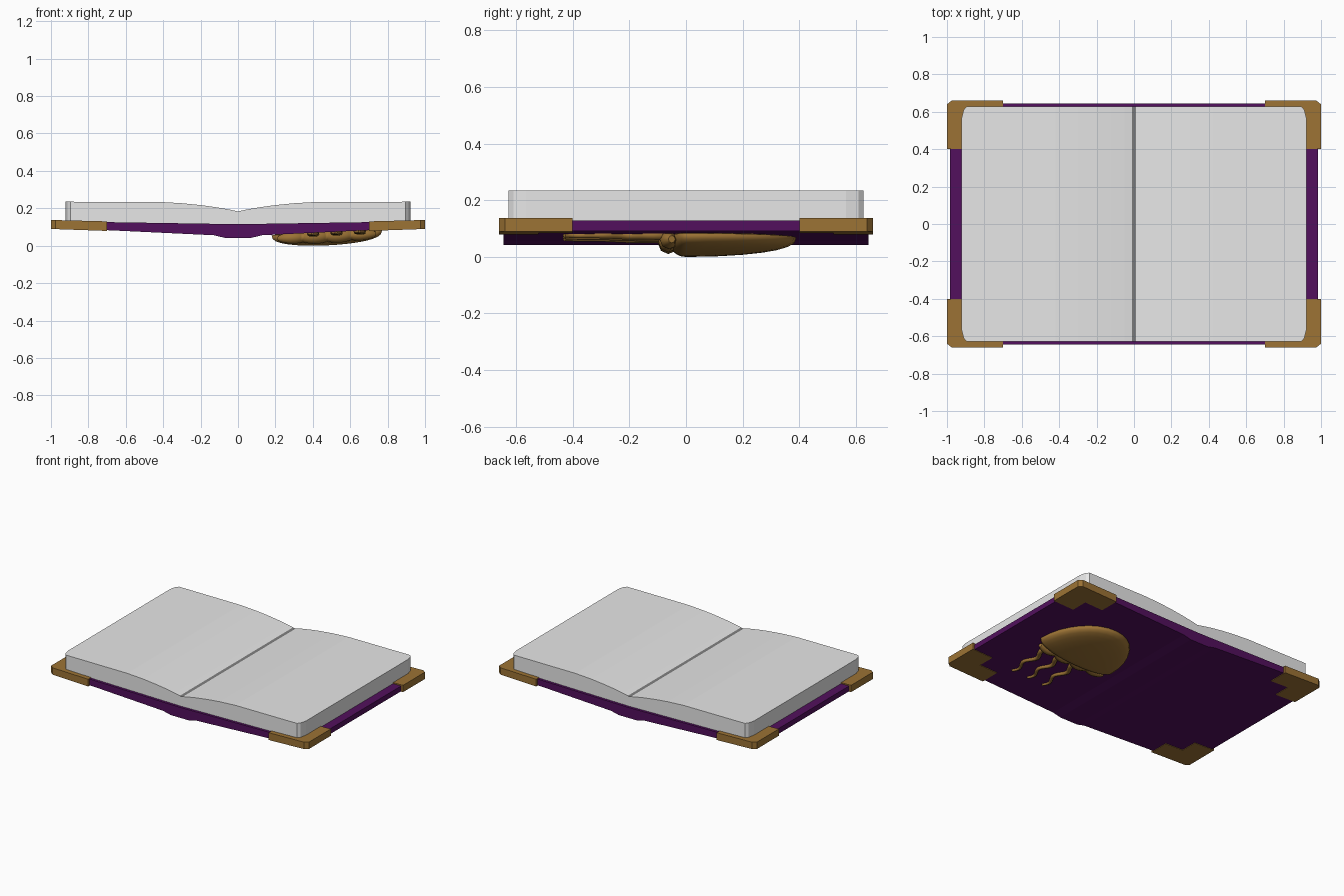
import bpy, bmesh, math

if "Cube" in bpy.data.objects:
    bpy.data.objects.remove(bpy.data.objects["Cube"])


def material(name, rgb):
    m = bpy.data.materials.new(name)
    m.diffuse_color = (*rgb, 1)
    m.use_nodes = True
    m.node_tree.nodes["Principled BSDF"].inputs["Base Color"].default_value = m.diffuse_color
    return m


PURPLE = material("purple cover", (0.085, 0.005, 0.11))
BRASS = material("aged brass", (0.335, 0.172, 0.035))
PAPER = material("paper", (0.8, 0.8, 0.8))
SHADE = material("gutter grey", (0.22, 0.22, 0.22))


def finish(name, bm, *mats):
    bmesh.ops.recalc_face_normals(bm, faces=bm.faces)
    me = bpy.data.meshes.new(name)
    bm.to_mesh(me)
    bm.free()
    ob = bpy.data.objects.new(name, me)
    bpy.context.collection.objects.link(ob)
    for m in mats:
        me.materials.append(m)
    return ob


def loft(name, half, *mats):
    """Loft box sections along x; half = (x, bottom, top, half depth) from the middle out."""
    stations = [(-x, b, t, h) for x, b, t, h in reversed(half) if x > 0] + half
    bm = bmesh.new()
    rings = [[bm.verts.new(p) for p in ((x, -h, b), (x, h, b), (x, h, t), (x, -h, t))]
             for x, b, t, h in stations]
    for r, s in zip(rings, rings[1:]):
        for i in range(4):
            j = (i + 1) % 4
            bm.faces.new((r[i], r[j], s[j], s[i]))
    bm.faces.new(rings[0])
    bm.faces.new(rings[-1])
    return finish(name, bm, *mats)


# Cover with a raised spine underneath
loft("cover", [(0, 0.042, 0.115, 0.645), (0.07, 0.042, 0.116, 0.645),
               (0.13, 0.056, 0.117, 0.645), (0.7, 0.083, 0.126, 0.645),
               (0.985, 0.092, 0.129, 0.645)], PURPLE)

# Page block dipping into the gutter, with rounded outer corners
pages = loft("pages", [(0, 0.112, 0.183, 0.627), (0.012, 0.112, 0.186, 0.627),
                       (0.05, 0.113, 0.194, 0.627), (0.12, 0.114, 0.206, 0.627),
                       (0.2, 0.115, 0.217, 0.627), (0.3, 0.115, 0.227, 0.627),
                       (0.42, 0.115, 0.234, 0.627), (0.895, 0.12, 0.235, 0.627),
                       (0.911, 0.12, 0.235, 0.61), (0.922, 0.12, 0.235, 0.565)],
             PAPER, SHADE)
for f in pages.data.polygons:
    if f.normal.z > 0.5 and abs(f.center.x) < 0.012:
        f.material_index = 1

# Brass L-shaped corner guards
PLAN = [(0.7, 0.66), (0.975, 0.66), (1, 0.64), (1, 0.4), (0.84, 0.4),
        (0.84, 0.52), (0.7, 0.52)]
for sx, side in ((-1, "left"), (1, "right")):
    for sy, end in ((-1, "front"), (1, "back")):
        bm = bmesh.new()
        low = [bm.verts.new((sx * x, sy * y, 0.079 + (x - 0.7) * 0.035)) for x, y in PLAN]
        top = [bm.verts.new((sx * x, sy * y, 0.130 + (x - 0.7) * 0.025)) for x, y in PLAN]
        bm.faces.new(low)
        bm.faces.new(top)
        for i in range(len(PLAN)):
            j = (i + 1) % len(PLAN)
            bm.faces.new((low[i], low[j], top[j], top[i]))
        finish(f"{end}_{side}_corner_guard", bm, BRASS)

# Jellyfish bell on the underside: a flattened dome, cut short towards the tentacles
CX = 0.475


def cover_bottom(x):
    return 0.056 + (x - 0.13) * 0.047


bm = bmesh.new()
bmesh.ops.create_uvsphere(bm, u_segments=32, v_segments=16, radius=1)
for v in bm.verts:
    x, y, z = v.co
    depth = 0.068 * abs(z) ** 0.75 if z < 0 else -0.01 * z
    px = CX + 0.295 * x
    v.co = (px, y * (0.39 if y > 0 else 0.06), cover_bottom(px) - 0.004 - depth)
low = min(v.co.z for v in bm.verts)
for v in bm.verts:
    if v.co.z < 0.05:
        v.co.z = 0.05 + (v.co.z - 0.05) * 0.05 / (0.05 - low)
bell = finish("jellyfish_bell", bm, BRASS)
for f in bell.data.polygons:
    f.use_smooth = True


def tube(name, points, radius):
    """Round smooth tube; points = (x, y, z, thickness factor)."""
    cu = bpy.data.curves.new(name, 'CURVE')
    cu.dimensions = '3D'
    cu.bevel_depth = radius
    cu.bevel_resolution = 2
    cu.use_fill_caps = True
    sp = cu.splines.new('POLY')
    sp.points.add(len(points) - 1)
    for p, (x, y, z, r) in zip(sp.points, points):
        p.co = (x, y, z, 1)
        p.radius = r
    sp.use_smooth = True
    cu.materials.append(BRASS)
    ob = bpy.data.objects.new(name, cu)
    bpy.context.collection.objects.link(ob)


# Scalloped rim of the bell
rim = []
for i in range(33):
    t = i / 32
    x = CX - 0.26 + 0.52 * t
    thick = (0.75 + 0.25 * abs(math.sin(4 * math.pi * t))) * (0.45 + 0.55 * math.sin(math.pi * t) ** 0.5)
    rim.append((x, -0.05 - 0.012 * abs(math.sin(4 * math.pi * t)), cover_bottom(x) - 0.022, thick))
tube("bell_rim", rim, 0.038)

# Wavy tapering tentacles
for n, x0 in enumerate((0.40, 0.525, 0.65)):
    pts = []
    for i in range(25):
        t = i / 24
        x = x0 + 0.018 * math.sin(t * 4 * math.pi)
        pts.append((x, -0.07 - 0.36 * t, cover_bottom(x) - 0.004, 1 - 0.55 * t))
    tube(f"tentacle_{n + 1}", pts, 0.018)
